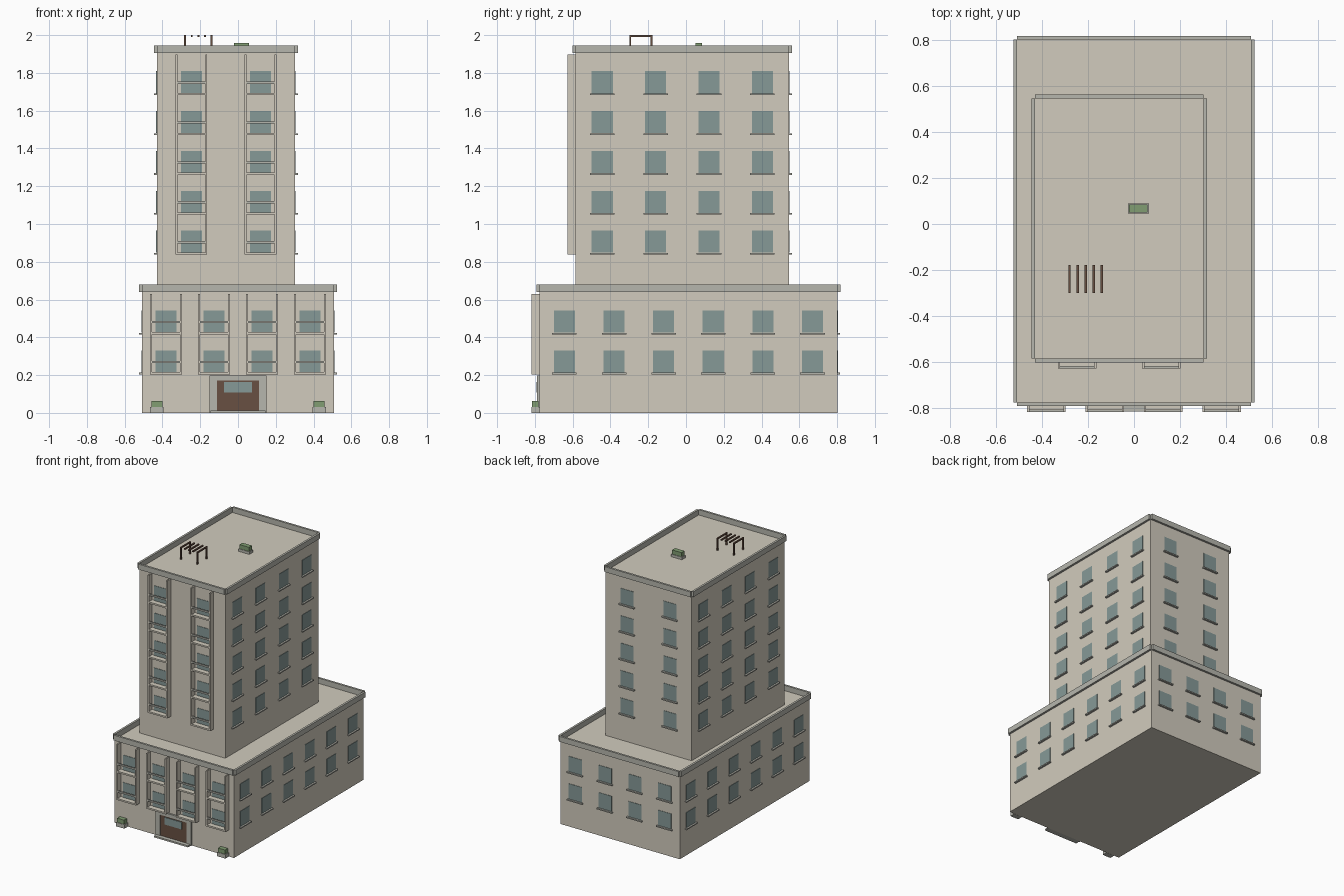
import bpy, bmesh

if "Cube" in bpy.data.objects:
    bpy.data.objects.remove(bpy.data.objects["Cube"])


def material(name, r, g, b):
    m = bpy.data.materials.new(name)
    m.diffuse_color = (r, g, b, 1)
    m.use_nodes = True
    m.node_tree.nodes["Principled BSDF"].inputs["Base Color"].default_value = m.diffuse_color
    return m


WALL = material("wall", 0.64, 0.60, 0.51)
TRIM = material("trim", 0.47, 0.47, 0.42)
GLASS = material("glass", 0.24, 0.32, 0.31)
WOOD = material("wood", 0.14, 0.08, 0.055)
GREEN = material("green", 0.22, 0.34, 0.17)


def boxes(name, mat, ranges):
    """One object from boxes given as (x0, x1, y0, y1, z0, z1)."""
    bm = bmesh.new()
    for x0, x1, y0, y1, z0, z1 in ranges:
        vs = bmesh.ops.create_cube(bm, size=1)["verts"]
        for v in vs:
            v.co.x = x1 if v.co.x > 0 else x0
            v.co.y = y1 if v.co.y > 0 else y0
            v.co.z = z1 if v.co.z > 0 else z0
    me = bpy.data.meshes.new(name)
    bm.to_mesh(me)
    bm.free()
    me.materials.append(mat)
    ob = bpy.data.objects.new(name, me)
    bpy.context.collection.objects.link(ob)
    return ob


PITCH = 0.211


def bays(a, b, n):
    return [a + (b - a) * (i + 0.5) / n for i in range(n)]


def block(name, x0, x1, y0, y1, z0, z1, floor0, floors, nx, ny):
    boxes(name + "_walls", WALL, [(x0, x1, y0, y1, z0, z1)])

    # parapet strips just outside the wall line
    t, p0, p1 = 0.016, z1, z1 + 0.041
    boxes(name + "_parapet", TRIM, [
        (x0, x1, y0 - t, y0, p0, p1), (x0, x1, y1, y1 + t, p0, p1),
        (x0 - t, x0, y0, y1, p0, p1), (x1, x1 + t, y0, y1, p0, p1)])

    glass, sills, fins, slabs, rails = [], [], [], [], []
    levels = [floor0 + PITCH * i for i in range(floors)]
    for f in levels:
        a, b = f + 0.006, f + 0.123
        s0, s1 = f - 0.004, f + 0.005
        # front and back windows, balcony slabs and rails
        for c in bays(x0, x1, nx):
            glass += [(c - .056, c + .056, y0 - .003, y0 + .01, a, b),
                      (c - .056, c + .056, y1 - .01, y1 + .003, a, b)]
            sills.append((c - .065, c + .065, y1, y1 + .015, s0, s1))
            slabs.append((c - .084, c + .084, y0 - .042, y0, f - .004, f + .008))
            rails.append((c - .076, c + .076, y0 - .042, y0 - .032, f + .056, f + .068))
        # side windows
        for c in bays(y0, y1, ny):
            glass += [(x0 - .003, x0 + .01, c - .056, c + .056, a, b),
                      (x1 - .01, x1 + .003, c - .056, c + .056, a, b)]
            sills += [(x0 - .015, x0, c - .065, c + .065, s0, s1),
                      (x1, x1 + .015, c - .065, c + .065, s0, s1)]
    # full-height balcony side fins
    for c in bays(x0, x1, nx):
        for e in (c - .084, c + .074):
            fins.append((e, e + .01, y0 - .042, y0, floor0 - .004, floor0 + PITCH * floors))
    boxes(name + "_windows", GLASS, glass)
    boxes(name + "_sills", TRIM, sills)
    boxes(name + "_balcony_fins", WALL, fins)
    boxes(name + "_balcony_slabs", WALL, slabs)
    boxes(name + "_balcony_rails", TRIM, rails)


block("podium", -0.508, 0.508, -0.775, 0.801, 0, 0.64, 0.208, 2, 4, 6)
block("tower", -0.43, 0.302, -0.585, 0.546, 0.64, 1.905, 0.842, 5, 2, 4)

# entrance
F = -0.775
boxes("entrance_surround", TRIM, [
    (-.15, -.112, F - .014, F, 0, .198), (.112, .15, F - .014, F, 0, .198),
    (-.112, .112, F - .014, F, .172, .198)])
boxes("entrance_door", WOOD, [(-.112, .112, F - .01, F, .012, .172)])
boxes("door_glass", GLASS, [(-.074, .074, F - .016, F - .006, .109, .164)])
boxes("entrance_step", TRIM, [(-.145, .145, F - .041, F, 0, .012)])


def planter(name, x, y, z, w, d, h):
    boxes(name + "_box", TRIM, [(x - w, x + w, y - d, y + d, z, z + h)])
    boxes(name + "_hedge", GREEN,
          [(x - w + .006, x + w - .006, y - d + .004, y + d - .004, z + h, z + h + .032)])


planter("left_planter", -0.43, -0.797, 0, 0.035, 0.021, 0.031)
planter("right_planter", 0.43, -0.797, 0, 0.035, 0.021, 0.031)
planter("roof_planter", 0.019, 0.067, 1.905, 0.046, 0.022, 0.02)

# roof pergola
posts = [(x - .005, x + .005, y - .005, y + .005, 1.905, 1.991)
         for x in (-.28, -.14) for y in (-.295, -.183)]
slats = [(x - .005, x + .005, -.30, -.178, 1.99, 2.0)
         for x in (-.28, -.245, -.21, -.175, -.14)]
boxes("pergola_posts", WOOD, posts)
boxes("pergola_slats", WOOD, slats)
